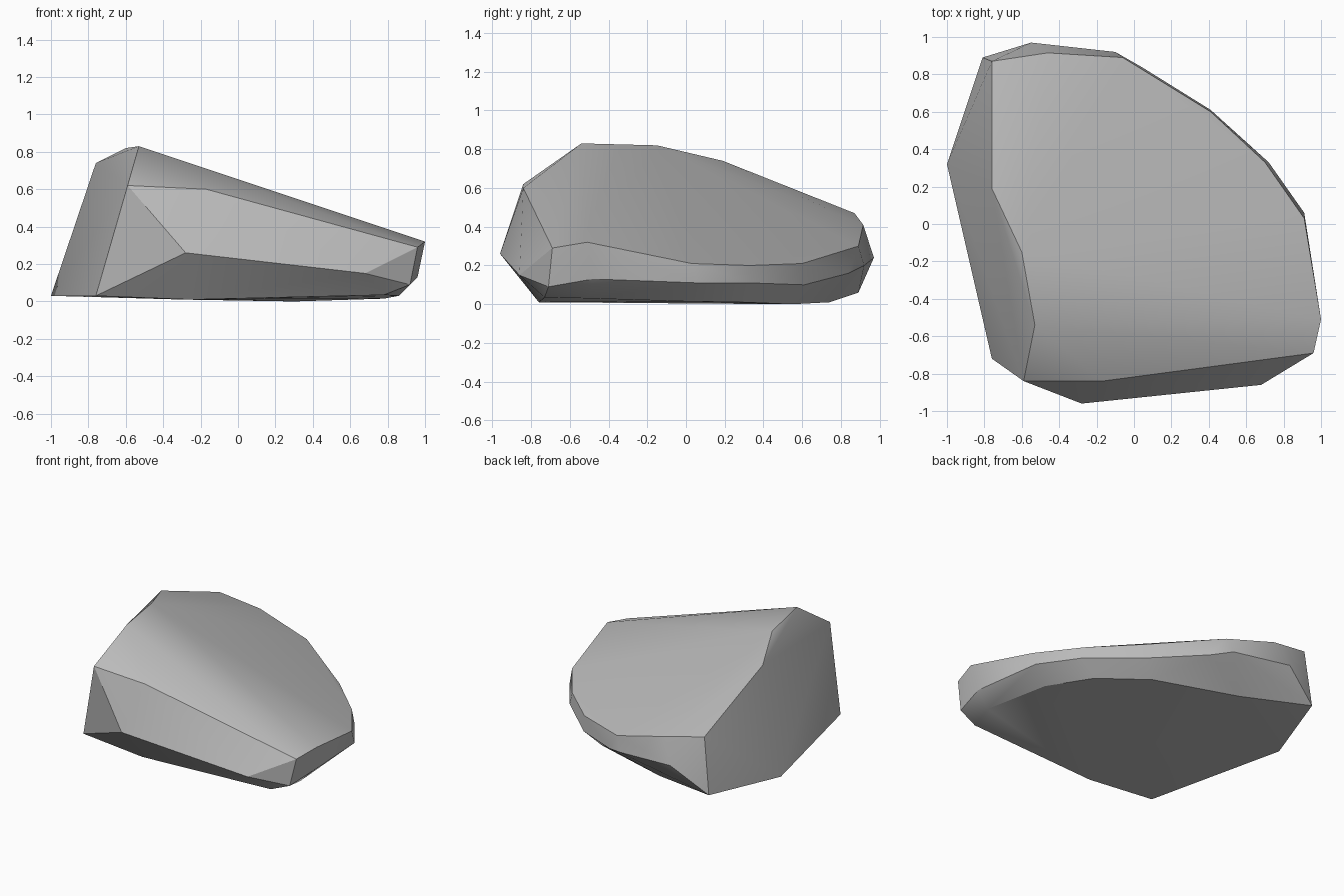
import bpy, bmesh, math

cube = bpy.data.objects.get("Cube")
if cube:
    bpy.data.objects.remove(cube, do_unlink=True)

# Corner points of the boulder, grouped by ridge
crest = [(-.53, -.54, .83), (-.6, -.15, .82), (-.76, .19, .74), (-.76, .87, .47)]
front_ridge = [(-.59, -.84, .62), (-.17, -.84, .6), (.96, -.69, .29), (1, -.51, .32)]
front_toe = [(-.28, -.96, .26), (.68, -.86, .15), (.92, -.71, .09)]
upper_rim = [(-.46, .915, .41), (-.06, .89, .3), (.41, .6, .21), (.7, .33, .2), (.91, .03, .21)]
lower_rim = [(.96, -.48, .13), (.91, .06, .11), (.72, .33, .11), (.41, .61, .1),
             (.04, .84, .16), (-.1, .92, .2), (-.55, .97, .24)]
base = [(-.76, -.72, .03), (-1, .32, .03), (-.81, .89, .06), (-.3, .74, .01), (.3, .55, 0),
        (.6, .3, .01), (.78, 0, .015), (.86, -.5, .03), (.78, -.73, .035), (-.25, -.76, .01)]

# Wrap the points in a closed faceted skin
bm = bmesh.new()
for point in crest + front_ridge + front_toe + upper_rim + lower_rim + base:
    bm.verts.new(point)
hull = bmesh.ops.convex_hull(bm, input=bm.verts)
loose = [v for v in bm.verts if not v.link_faces]
bmesh.ops.delete(bm, geom=loose, context='VERTS')
bmesh.ops.recalc_face_normals(bm, faces=bm.faces)
mesh = bpy.data.meshes.new("boulder")
bm.to_mesh(mesh)
bm.free()
boulder = bpy.data.objects.new("boulder", mesh)
bpy.context.collection.objects.link(boulder)

# Plain grey stone
stone = bpy.data.materials.new("grey stone")
stone.use_nodes = True
colour = (.5, .5, .5, 1)
stone.diffuse_color = colour
stone.node_tree.nodes["Principled BSDF"].inputs["Base Color"].default_value = colour
mesh.materials.append(stone)

# Soft broad faces with crisp ridges
bpy.ops.object.select_all(action='DESELECT')
boulder.select_set(True)
bpy.context.view_layer.objects.active = boulder
bpy.ops.object.shade_smooth_by_angle(angle=math.radians(30))
